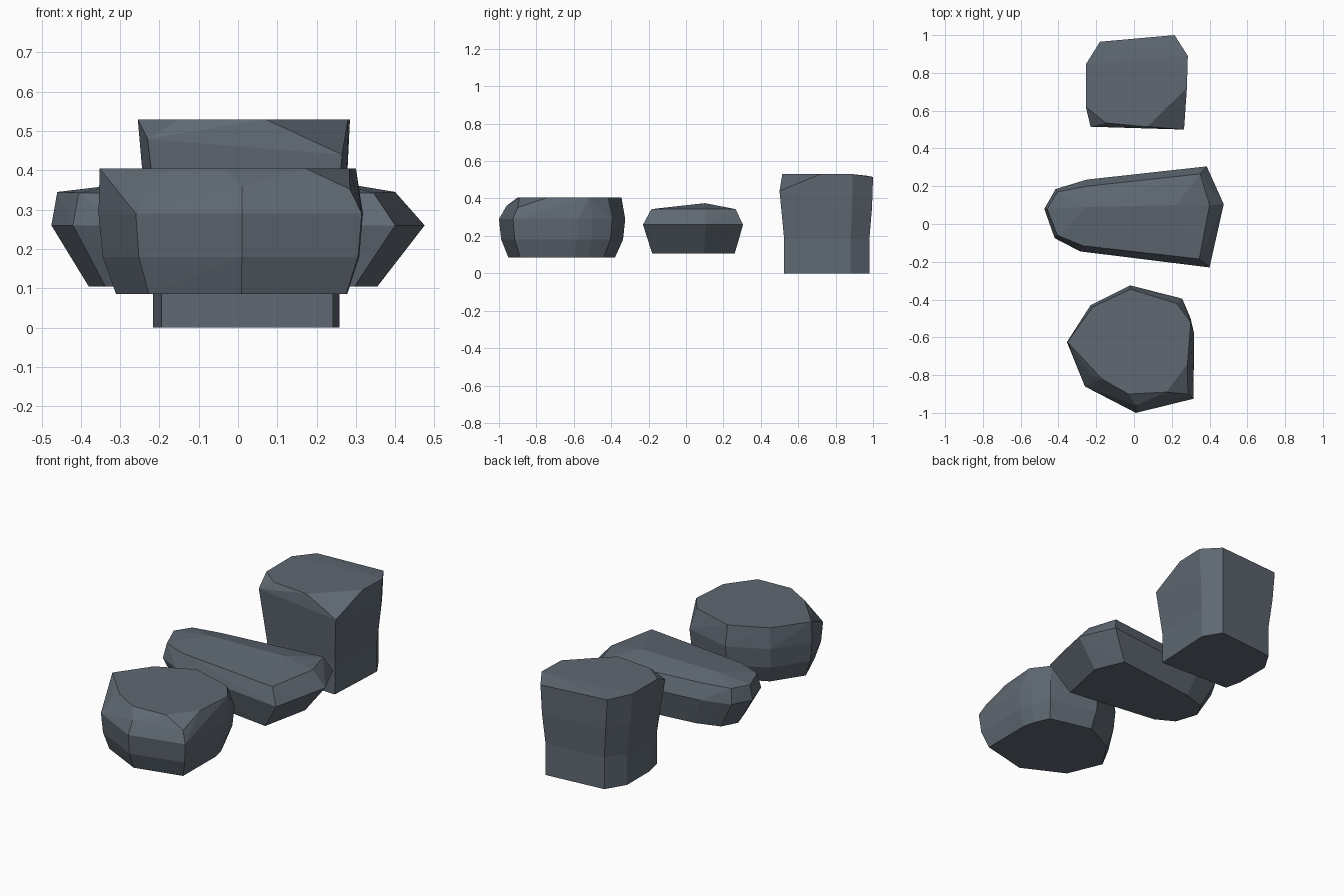
import bpy, bmesh, math

if "Cube" in bpy.data.objects:
    bpy.data.objects.remove(bpy.data.objects["Cube"])

stone = bpy.data.materials.new("slate grey stone")
stone.diffuse_color = (0.115, 0.14, 0.17, 1)
stone.use_nodes = True
stone.node_tree.nodes["Principled BSDF"].inputs["Base Color"].default_value = stone.diffuse_color


def ring(outline, z, sx=1, sy=1, ox=0, oy=0):
    """Outline scaled about the origin, shifted, and placed at height z."""
    return [(x * sx + ox, y * sy + oy, z) for x, y in outline]


def boulder(name, points, skirt=0):
    """Faceted stone: convex hull of the points, bottom optionally extruded down."""
    bm = bmesh.new()
    for p in points:
        bm.verts.new(p)
    res = bmesh.ops.convex_hull(bm, input=bm.verts)
    junk = {g for g in res["geom_interior"] + res["geom_unused"]
            if isinstance(g, bmesh.types.BMVert)}
    bmesh.ops.delete(bm, geom=list(junk), context='VERTS')
    bmesh.ops.dissolve_limit(bm, angle_limit=math.radians(1.5),
                             verts=bm.verts, edges=bm.edges)
    bmesh.ops.recalc_face_normals(bm, faces=bm.faces)
    if skirt:
        base = min(bm.faces, key=lambda f: f.calc_center_median().z)
        new = bmesh.ops.extrude_discrete_faces(bm, faces=[base])["faces"][0]
        bmesh.ops.translate(bm, verts=new.verts, vec=(0, 0, -skirt))
    me = bpy.data.meshes.new(name)
    bm.to_mesh(me)
    bm.free()
    me.materials.append(stone)
    bpy.context.collection.objects.link(bpy.data.objects.new(name, me))


# Tall block at the back: flared upper body on a straight foot
tall = [(-.255, .845), (-.18, .965), (.215, 1.0), (.285, .89),
        (.265, .5), (-.23, .515), (-.255, .62)]
boulder("tall_back_rock",
        ring(tall, .18, .88, .91, .008, .07)
        + ring(tall, .35, .955, .965, .004, .0295)
        + [(-.255, .845, .53), (-.18, .965, .522), (.215, 1.0, .515),
           (.285, .89, .53), (.28, .72, .53), (.265, .5, .44),
           (.07, .515, .53), (-.15, .535, .53), (-.23, .515, .48),
           (-.255, .62, .53)], skirt=.18)

# Long low stone in the middle, undercut, with a shallow ridge on top
long = [(-.475, .08), (-.415, .185), (-.25, .235), (.385, .305),
        (.475, .105), (.4, -.23), (-.285, -.145), (-.42, -.075)]
boulder("long_middle_rock",
        ring(long, .105, .774, .824, -.0125, .009)
        + ring(long, .26)
        + [(-.46, .08, .345), (-.405, .17, .343), (-.25, .2, .343),
           (.35, .265, .343), (.4, .1, .345), (.345, -.185, .343),
           (-.27, -.115, .343), (-.405, -.06, .343),
           (-.25, .09, .37), (.22, .1, .375)])

# Round stone at the front with a flat, chamfered top
wide = [(-.02, -.325), (.255, -.395), (.3, -.5), (.318, -.58), (.315, -.925),
        (.01, -1.0), (-.26, -.86), (-.355, -.625), (-.23, -.43)]
boulder("round_front_rock",
        ring(wide, .085, .874, .845, 0, -.105)
        + ring(wide, .18, .97, .965, 0, -.023)
        + ring(wide, .29)
        + [(-.02, -.345, .405), (.225, -.42, .405), (.3, -.52, .405),
           (.283, -.74, .405), (.285, -.9, .352), (.172, -.89, .405),
           (-.03, -.9, .405), (-.17, -.82, .405), (-.225, -.8, .378),
           (-.255, -.73, .405), (-.352, -.625, .405), (-.22, -.44, .405),
           (.01, -.96, .36)])
